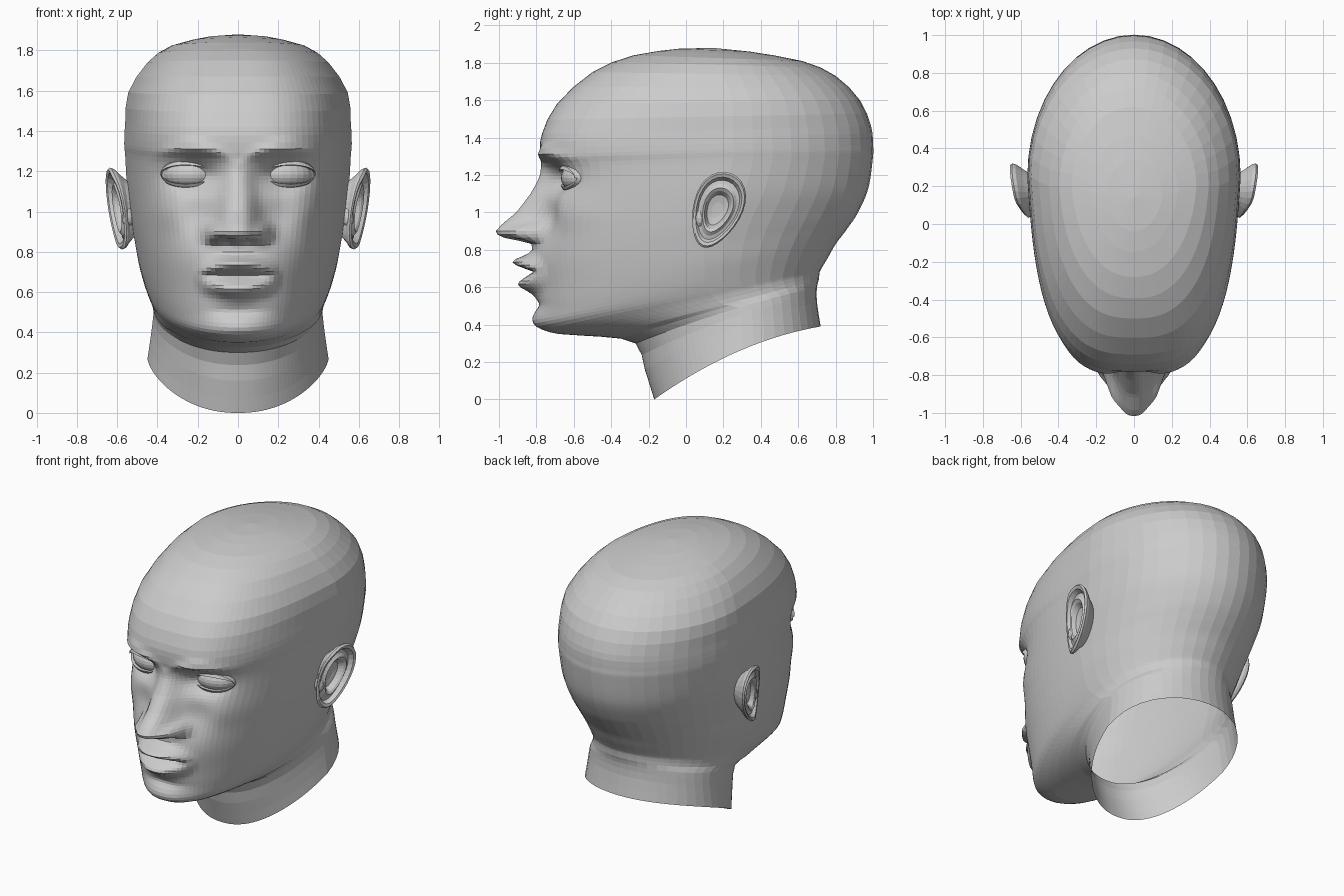
import bpy, bmesh
from math import sin, cos, pi, exp, sqrt
from mathutils import Matrix, Vector

if "Cube" in bpy.data.objects:
    bpy.data.objects.remove(bpy.data.objects["Cube"])


def finish(name, bm, mirror=False):
    bmesh.ops.recalc_face_normals(bm, faces=bm.faces[:])
    me = bpy.data.meshes.new(name)
    bm.to_mesh(me)
    bm.free()
    ob = bpy.data.objects.new(name, me)
    bpy.context.collection.objects.link(ob)
    if mirror:
        m = ob.modifiers.new("mirror", 'MIRROR')
        m.use_axis[0] = True
        m.merge_threshold = 0.0001
    return ob


def loft(name, rows, closed=True, cap=None, mirror=False):
    bm = bmesh.new()
    vs = [[bm.verts.new(p) for p in row] for row in rows]
    n = len(vs[0])
    for a, b in zip(vs, vs[1:]):
        for i in range(n if closed else n - 1):
            j = (i + 1) % n
            bm.faces.new((a[i], a[j], b[j], b[i]))
    if cap:
        tip = bm.verts.new(cap)
        for i in range(n):
            bm.faces.new((vs[-1][i], vs[-1][(i + 1) % n], tip))
    return finish(name, bm, mirror)


def g(v):
    return exp(-v * v)


def lerp_table(t, z):
    if z <= t[0][0]:
        return t[0][1]
    for (a, p), (b, q) in zip(t, t[1:]):
        if z <= b:
            return p + (q - p) * (z - a) / (b - a)
    return t[-1][1]


# Tilted head sections: front y, front z, back y, back z, half width, widest y, squareness
SECTIONS = [
    (-.17, .00, .72, .39, .450, .30, 2.2),
    (-.22, .16, .70, .52, .430, .30, 2.2),
    (-.27, .30, .70, .60, .420, .28, 2.2),
    (-.45, .335, .71, .64, .420, .20, 2.2),
    (-.68, .35, .715, .68, .430, .15, 2.1),
    (-.79, .39, .73, .71, .445, .12, 2.2),
    (-.80, .47, .76, .76, .465, .10, 2.3),
    (-.80, .60, .80, .83, .490, .10, 2.4),
    (-.81, .75, .86, .91, .510, .10, 2.5),
    (-.80, .90, .92, 1.0, .530, .13, 2.6),
    (-.77, 1.08, .975, 1.13, .55, .20, 2.8),
    (-.76, 1.24, 1.0, 1.30, .560, .25, 3.0),
    (-.78, 1.31, 1.0, 1.36, .565, .25, 3.1),
    (-.77, 1.42, .99, 1.46, .560, .25, 3.1),
    (-.69, 1.58, .93, 1.60, .545, .25, 2.9),
    (-.50, 1.75, .80, 1.73, .450, .20, 2.6),
    (-.28, 1.84, .62, 1.81, .330, .20, 2.3),
    (-.04, 1.875, .34, 1.86, .150, .15, 2.0)]
STEPS = [2, 2, 2, 2, 3, 4, 8, 9, 9, 10, 9, 4, 3, 2, 2, 2, 2]

# Nose ridge height and half width against z
RIDGE = [(.80, 0), (.838, .015), (.857, .14), (.875, .20), (.90, .215), (.93, .195),
         (1.0, .125), (1.1, .065), (1.2, .025), (1.3, 0)]
WIDTH = [(.84, .125), (.90, .115), (.95, .10), (1.05, .085), (1.2, .07)]


def face_relief(x, z):
    """Forward displacement of the face: nose, lips, brow, sockets, cheeks."""
    x = abs(x)
    d = lerp_table(RIDGE, z) * exp(-(x / lerp_table(WIDTH, z)) ** 3)
    d += .07 * g((x - .125) / .04) * g((z - .90) / .04)            # nostril wings
    d -= .05 * g((x - .055) / .03) * g((z - .852) / .012)          # nostrils
    k = max(0, 1 - (x / .21) ** 2)
    d += .10 * k * g((z - .67 - .065 * sqrt(k)) / .036)            # upper lip
    d += .085 * k * g((z - .68 + .065 * sqrt(k)) / .042)           # lower lip
    d -= .03 * k * g((z - .682) / .013)                            # mouth line
    d += .02 * g(x / .2) * g((z - .70) / .13)
    d -= .02 * g(x / .13) * g((z - .505) / .03)
    d += .02 * g(x / .15) * g((z - .43) / .05)                     # chin
    d -= .11 * g((x - .215) / .125) * g((z - 1.18) / .075)         # eye sockets
    arch = 1.32 - 1.4 * (x - .24) ** 2
    d += .03 * g((x - .22) / .15) * g((z - arch) / .03)            # brows
    d -= .045 * g((x - .20) / .10) * g((z - .98) / .13)
    d += .02 * g((x - .36) / .10) * g((z - 1.0) / .09)             # cheekbones
    return d


def catmull(p0, p1, p2, p3, t):
    return [.5 * (2 * b + (c - a) * t + (2 * a - 5 * b + 4 * c - d) * t * t
                  + (3 * b - a - 3 * c + d) * t ** 3)
            for a, b, c, d in zip(p0, p1, p2, p3)]


half = [pi / 2 * (i / 30) ** 1.25 for i in range(31)]
half += [pi / 2 + pi / 2 * j / 11 for j in range(1, 12)]
ANGLES = half + [-a for a in reversed(half[1:-1])]


def section(sec, pos):
    yf, zf, yb, zb, w, ym, nf = sec
    row = []
    for a in ANGLES:
        c, s = cos(a), sin(a)
        n = nf if c > 0 else 2.0
        r = (abs(c) ** n + abs(s) ** n) ** (-1 / n)
        x = w * r * s * (1 - .12 * max(0, r * c))
        y = ym + r * c * ((yf - ym) if c > 0 else (ym - yb))
        f = (y - yf) / (yb - yf)
        z = zf + (zb - zf) * f + max(0, 1 - pos / 3) * .24 * f * (1 - f)
        if c > 0 and pos > 4:
            y -= face_relief(x, z) * min(1, pos - 4)
        row.append((x, y, z))
    return row


# Head and neck in one open-bottomed skin
rows = []
last = len(SECTIONS) - 1
for i, steps in enumerate(STEPS):
    quad = [SECTIONS[min(max(i + o, 0), last)] for o in (-1, 0, 1, 2)]
    rows += [section(catmull(*quad, k / steps), i + k / steps) for k in range(steps)]
rows.append(section(SECTIONS[-1], last))
loft("head_and_neck", rows, cap=(0, .14, 1.88))

# Eyes, turned slightly outward
EYE = Matrix.Translation((.235, -.55, 1.185)) @ Matrix.Rotation(.22, 4, 'Z')
bm = bmesh.new()
bmesh.ops.create_uvsphere(bm, u_segments=24, v_segments=14, radius=1,
                          matrix=EYE @ Matrix.Diagonal((.14, .118, .085, 1)))
finish("eyeballs", bm, mirror=True)


# Eyelids as bands that follow the eyeball
def eyelid(name, band):
    rows = []
    for h, forward in band:
        row = []
        for i in range(17):
            a = pi * i / 16
            u, v = .138 * cos(a), h * sin(a)
            y = -.12 * sqrt(max(0, 1 - (u / .155) ** 2 - (v / .105) ** 2)) - forward
            row.append(EYE @ Vector((u, y, v)))
        rows.append(row)
    loft(name, rows, closed=False, mirror=True)


eyelid("upper_eyelids", [(.044, -.02), (.046, .018), (.066, .022), (.080, .005), (.088, -.03)])
eyelid("lower_eyelids", [(-.046, -.02), (-.048, .010), (-.064, .010), (-.085, -.03)])

# Ears: nested outlines from the root, over the rim, into the hollow
EAR = [(.62, -.05), (.80, -.01), (.97, .022), (1.0, .040), (.95, .052), (.86, .046),
       (.78, .018), (.68, .022), (.58, .036), (.50, .026), (.40, -.005), (.2, -.012)]
rows = []
for k, out in EAR:
    row = []
    for i in range(28):
        a = 2 * pi * i / 28
        p = .13 * k * cos(a) * (1 + .22 * sin(a))
        q = .212 * k * sin(a)
        y = .165 + p * cos(.37) + q * sin(.37)
        z = 1.012 - p * sin(.37) + q * cos(.37)
        blend = min(1, max(.35, (y + .02) / .14))
        row.append((.545 + out * blend + .17 * (y - .03) + .10 * (z - 1.0), y, z))
    rows.append(row)
loft("ears", rows, cap=(.555, .16, 1.01), mirror=True)

# Small flap in front of each ear opening
bm = bmesh.new()
bmesh.ops.create_icosphere(bm, subdivisions=2, radius=1,
                           matrix=Matrix.Translation((.548, .075, .97))
                           @ Matrix.Diagonal((.03, .03, .05, 1)))
finish("ear_flaps", bm, mirror=True)
